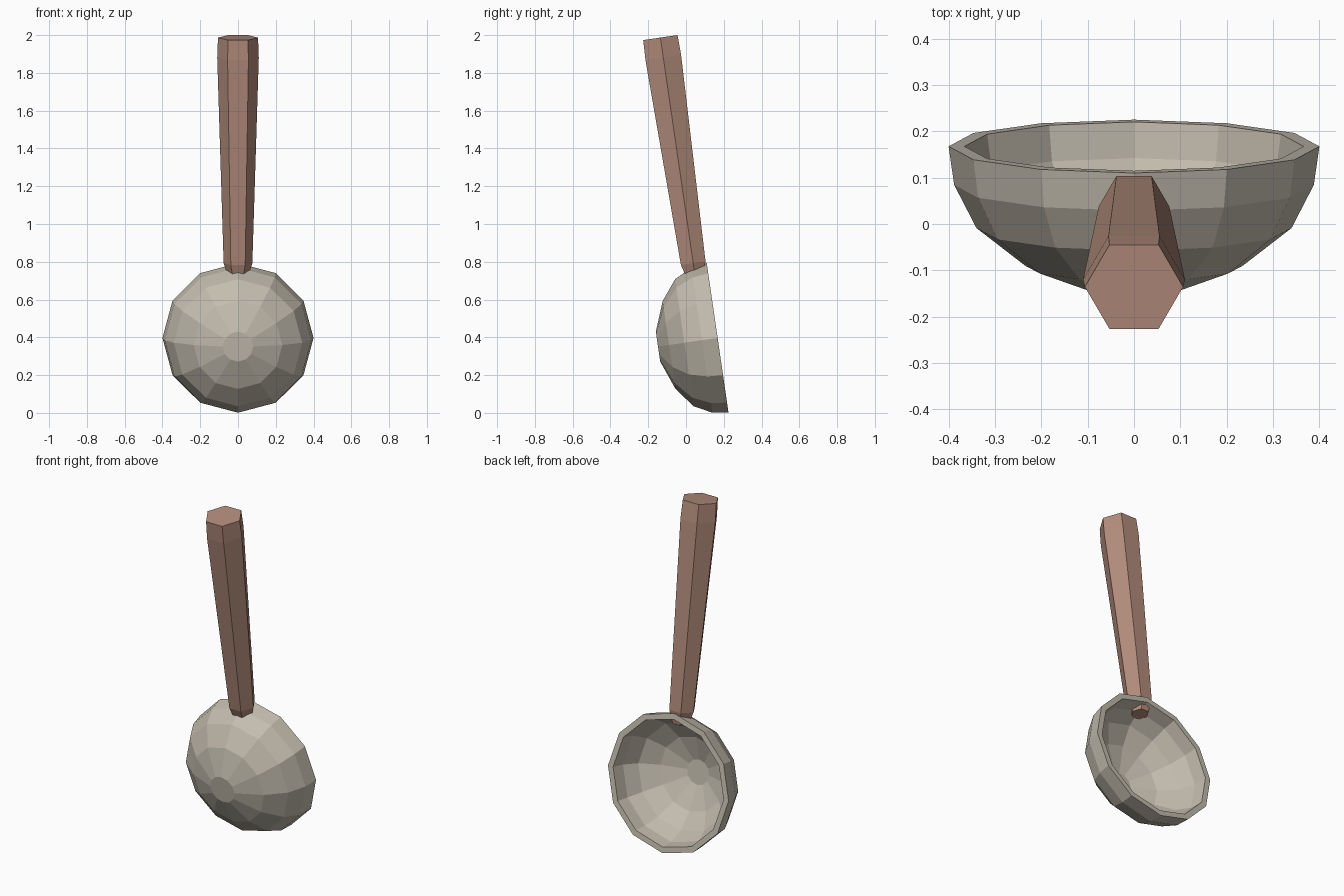
import bpy
import bmesh
import math
from mathutils import Matrix

if "Cube" in bpy.data.objects:
    bpy.data.objects.remove(bpy.data.objects["Cube"])

# Shared lean of the whole ladle: local y is the bowl opening, local z the handle
LEAN = Matrix.Translation((0, 0.1675, 0.397)) @ Matrix.Rotation(math.radians(8.28), 4, 'X')


def material(name, color):
    mat = bpy.data.materials.new(name)
    mat.diffuse_color = (*color, 1)
    mat.use_nodes = True
    mat.node_tree.nodes["Principled BSDF"].inputs["Base Color"].default_value = mat.diffuse_color
    return mat


def loft(name, rings, sides, place, mat):
    """Stack regular polygons (radius, height) along z, cap both ends, then place."""
    bm = bmesh.new()
    loops = []
    for radius, height in rings:
        angles = [2 * math.pi * i / sides for i in range(sides)]
        loops.append([bm.verts.new((radius * math.cos(a), radius * math.sin(a), height))
                      for a in angles])
    for low, high in zip(loops, loops[1:]):
        for i in range(sides):
            j = (i + 1) % sides
            bm.faces.new((low[i], low[j], high[j], high[i]))
    bm.faces.new(loops[0][::-1])
    bm.faces.new(loops[-1])
    bm.transform(place)
    bmesh.ops.recalc_face_normals(bm, faces=bm.faces)
    mesh = bpy.data.meshes.new(name)
    bm.to_mesh(mesh)
    bm.free()
    mesh.materials.append(mat)
    obj = bpy.data.objects.new(name, mesh)
    bpy.context.collection.objects.link(obj)
    return obj


metal = material("warm_grey_metal", (0.55, 0.505, 0.425))
wood = material("brown_wood", (0.45, 0.265, 0.20))

# Bowl: outer shell from the small bottom disc to the rim, then back down inside
outer = [(0.08, -0.319), (0.235, -0.26), (0.34, -0.178), (0.388, -0.084), (0.40, 0)]
inner = [(0.366, 0), (0.354, -0.077), (0.31, -0.160), (0.215, -0.232), (0.073, -0.285)]
loft("bowl", outer + inner, 12, LEAN @ Matrix.Rotation(math.radians(-90), 4, 'X'), metal)

# Handle: tapered hexagonal bar whose narrowed tip pokes through the bowl wall
handle = [(0.05, 0.33), (0.076, 0.41), (0.11, 1.51), (0.106, 1.617)]
loft("handle", handle, 6, LEAN @ Matrix.Translation((0, -0.071, 0)), wood)
